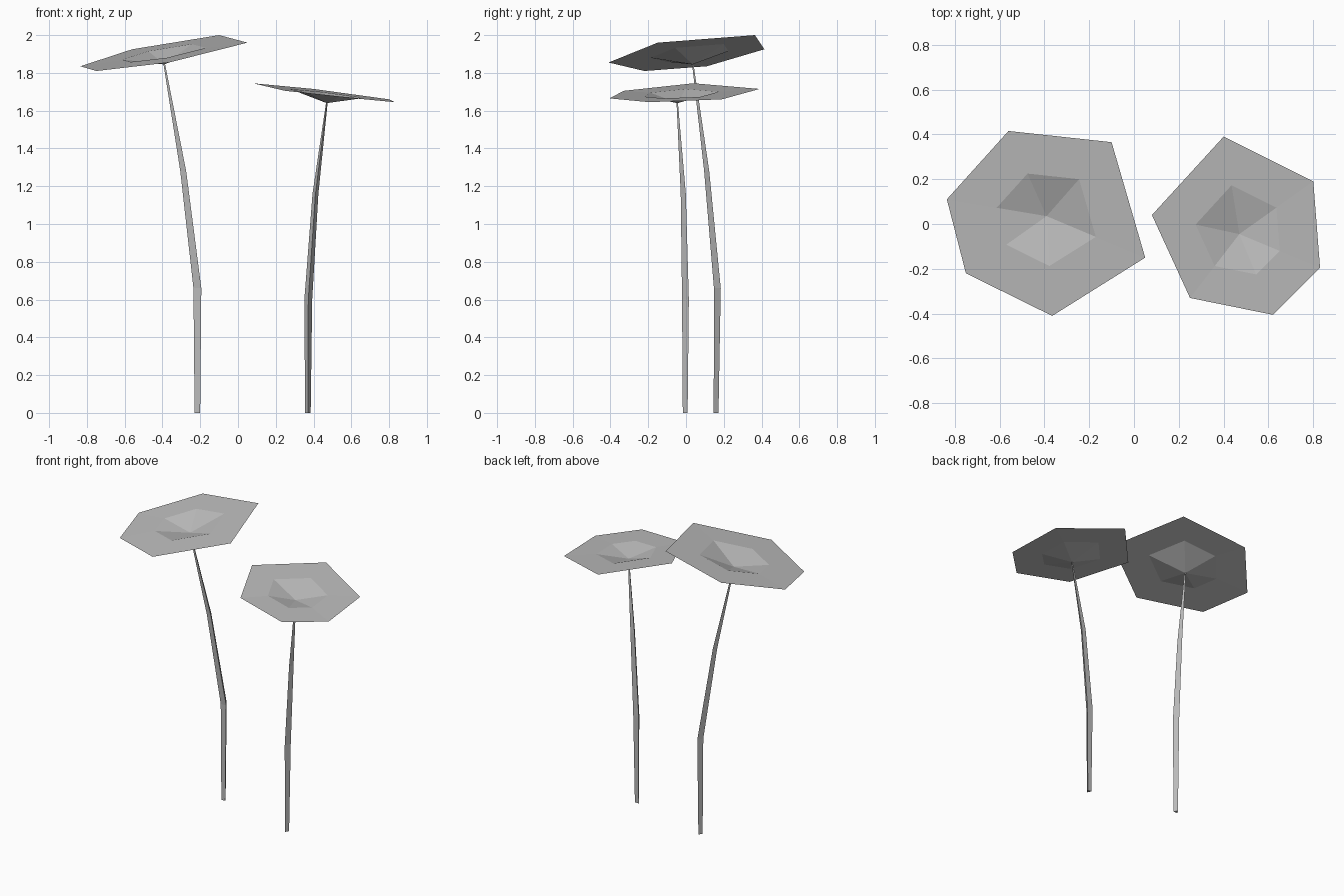
import bpy
import bmesh
from math import cos, sin, radians
from mathutils import Vector

cube = bpy.data.objects.get("Cube")
if cube:
    bpy.data.objects.remove(cube, do_unlink=True)

# Single plain grey for every part
grey = bpy.data.materials.new("plain_grey")
grey.use_nodes = True
color = (0.5, 0.5, 0.5, 1)
grey.diffuse_color = color
grey.node_tree.nodes["Principled BSDF"].inputs["Base Color"].default_value = color


def finish(bm, name):
    mesh = bpy.data.meshes.new(name)
    bm.to_mesh(mesh)
    bm.free()
    mesh.materials.append(grey)
    obj = bpy.data.objects.new(name, mesh)
    bpy.context.collection.objects.link(obj)
    return obj


def pad(name, rim, centre, dip):
    """Tilted six-sided sheet with a dimple where the stem joins."""
    bm = bmesh.new()
    low = Vector(centre)
    level = low + Vector((0, 0, dip))
    outer = [bm.verts.new(p) for p in rim]
    inner = [bm.verts.new(level.lerp(Vector(p), 0.5)) for p in rim]
    middle = bm.verts.new(low)
    for i in range(len(rim)):
        j = (i + 1) % len(rim)
        bm.faces.new((outer[i], outer[j], inner[j], inner[i]))
        bm.faces.new((inner[i], inner[j], middle))
    return finish(bm, name)


def stem(name, path, radii, turn, sides=3):
    """Faceted tapering stalk through a few level rings."""
    bm = bmesh.new()
    rings = []
    for (x, y, z), r in zip(path, radii):
        angles = [radians(turn + 360 * k / sides) for k in range(sides)]
        rings.append([bm.verts.new((x + r * cos(a), y + r * sin(a), z)) for a in angles])
    for low, high in zip(rings, rings[1:]):
        for k in range(sides):
            n = (k + 1) % sides
            bm.faces.new((low[k], low[n], high[n], high[k]))
    bm.faces.new(rings[0][::-1])
    bm.faces.new(rings[-1])
    return finish(bm, name)


radii = (0.017, 0.024, 0.018, 0.005)

# Tall plant
tall_top = (-0.39, 0.035, 1.845)
pad("tall_leaf_pad",
    [(0.05, -0.15, 1.96), (-0.10, 0.365, 2.0), (-0.56, 0.415, 1.925),
     (-0.835, 0.11, 1.835), (-0.75, -0.22, 1.81), (-0.365, -0.41, 1.855)],
    tall_top, 0.06)
stem("tall_stem",
     [(-0.215, 0.155, 0), (-0.215, 0.16, 0.66), (-0.29, 0.105, 1.28), tall_top],
     radii, 90)

# Short plant
short_top = (0.47, -0.045, 1.64)
pad("short_leaf_pad",
    [(0.83, -0.195, 1.645), (0.80, 0.19, 1.66), (0.40, 0.39, 1.715),
     (0.08, 0.04, 1.745), (0.25, -0.33, 1.705), (0.62, -0.405, 1.665)],
    short_top, 0.045)
stem("short_stem",
     [(0.37, 0, 0), (0.372, 0.003, 0.6), (0.41, -0.01, 1.16), short_top],
     radii, 30)
